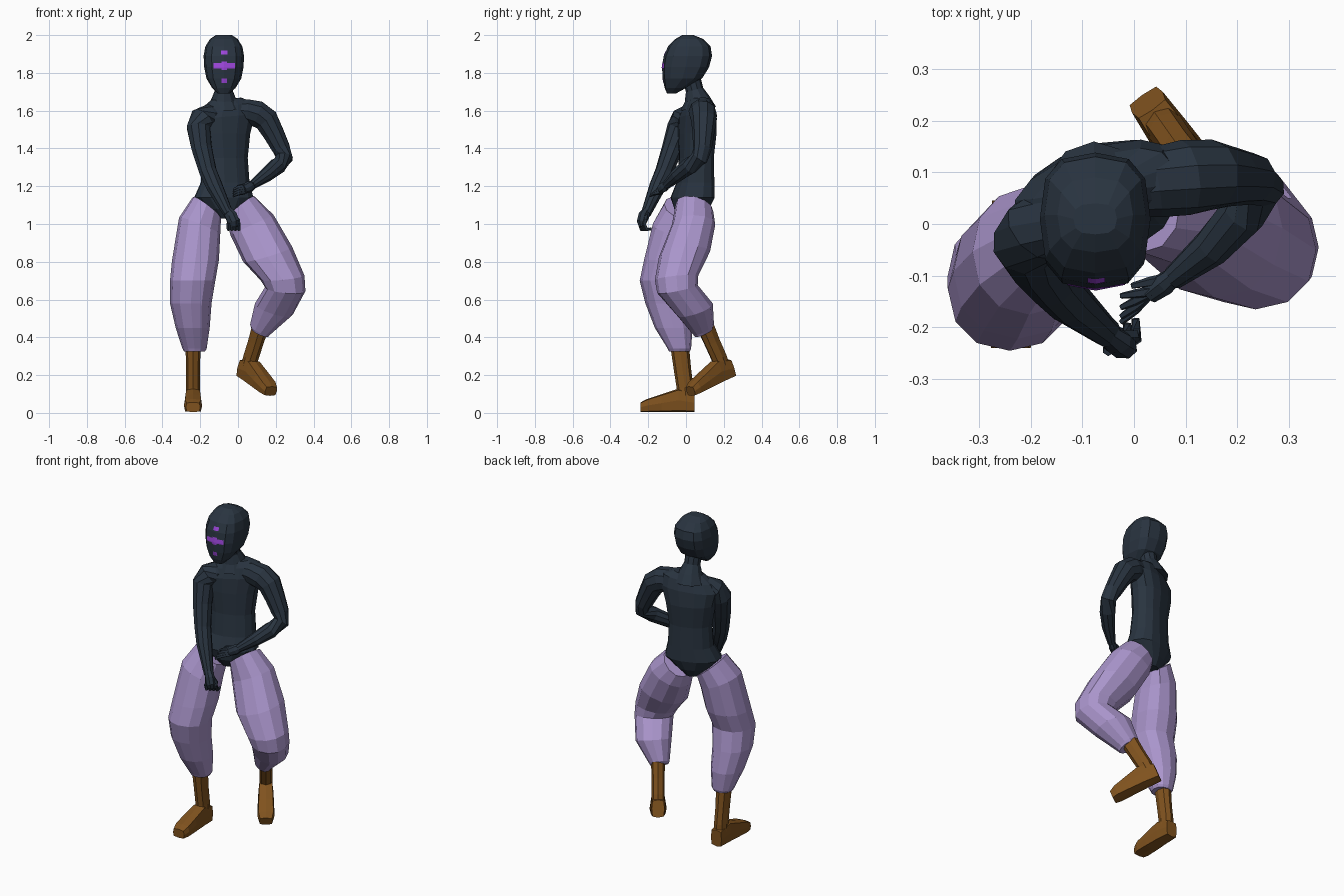
import bpy, bmesh, math
from mathutils import Vector, Matrix
from mathutils.bvhtree import BVHTree

def material(name, rgb):
    m = bpy.data.materials.new(name)
    m.diffuse_color = (*rgb, 1)
    return m

SLATE = material("dark slate", (0.022, 0.034, 0.051))
LILAC = material("lilac cloth", (0.40, 0.30, 0.60))
BROWN = material("brown leather", (0.215, 0.085, 0.013))
VIOLET = material("violet marks", (0.33, 0.06, 0.70))

def finish(bm, name, mat):
    bmesh.ops.recalc_face_normals(bm, faces=bm.faces)
    me = bpy.data.meshes.new(name)
    bm.to_mesh(me)
    bm.free()
    me.materials.append(mat)
    ob = bpy.data.objects.new(name, me)
    bpy.context.collection.objects.link(ob)
    return ob

def loft(name, rings, mat, n=12, e=1.0, bm=None):
    """Skin rings given as (centre, u vector, v vector); caps both ends."""
    own = bm is None
    bm = bm or bmesh.new()
    sgn = lambda c: math.copysign(abs(c) ** e, c) if abs(c) > 1e-6 else 0
    loops = []
    for c, u, v in rings:
        loop = []
        for i in range(n):
            a = 2 * math.pi * i / n
            loop.append(bm.verts.new(Vector(c) + sgn(math.cos(a)) * Vector(u) + sgn(math.sin(a)) * Vector(v)))
        loops.append(loop)
    for p, q in zip(loops, loops[1:]):
        for i in range(n):
            j = (i + 1) % n
            bm.faces.new((p[i], p[j], q[j], q[i]))
    bm.faces.new(loops[0][::-1])
    bm.faces.new(loops[-1])
    return finish(bm, name, mat) if own else bm

def tube(path, flat=1.0):
    """Rings square to a path of (x, y, z, radius)."""
    pts = [Vector(p[:3]) for p in path]
    rings = []
    for i, p in enumerate(pts):
        t = (pts[min(i + 1, len(pts) - 1)] - pts[max(i - 1, 0)]).normalized()
        a = t.cross(Vector((0.3, 1, 0.2))).normalized()
        b = a.cross(t)
        rings.append((p, a * path[i][3], b * path[i][3] * flat))
    return rings

# Head: stacked rings (z, front y, back y, half width)
HX = -0.075
head_rows = [(1.69, -0.10, -0.055, 0.03), (1.72, -0.113, 0.0, 0.062), (1.77, -0.123, 0.085, 0.092),
             (1.83, -0.127, 0.122, 0.104), (1.89, -0.118, 0.138, 0.107), (1.94, -0.095, 0.13, 0.098),
             (1.98, -0.055, 0.09, 0.073), (2.0, -0.02, 0.04, 0.042)]
head = loft("head", [((HX, (f + b) / 2, z), (w, 0, 0), (0, (b - f) / 2, 0)) for z, f, b, w in head_rows],
            SLATE, 12, 0.72)

# Face marks: thin sheets laid on the face
tree = BVHTree.FromPolygons([v.co.copy() for v in head.data.vertices],
                            [tuple(p.vertices) for p in head.data.polygons])

def mark(name, x, z, w, h, nx, nz):
    bm = bmesh.new()
    grid = []
    for j in range(nz + 1):
        row = []
        for i in range(nx + 1):
            px, pz = x + w * (i / nx - 0.5), z + h * (j / nz - 0.5)
            hit = tree.ray_cast(Vector((px, -1, pz)), Vector((0, 1, 0)))[0]
            row.append(bm.verts.new((px, hit.y - 0.002, pz)))
        grid.append(row)
    for a, b in zip(grid, grid[1:]):
        for i in range(nx):
            bm.faces.new((a[i], a[i + 1], b[i + 1], b[i]))
    finish(bm, name, VIOLET)

mark("forehead_mark", -0.073, 1.908, 0.034, 0.02, 4, 4)
mark("eye_band_mark", -0.073, 1.838, 0.112, 0.027, 16, 4)
mark("nose_mark", -0.073, 1.838, 0.03, 0.044, 4, 4)
mark("mouth_mark", -0.073, 1.758, 0.028, 0.024, 4, 4)

# Neck
loft("neck", tube([(-0.075, 0.065, 1.61, 0.095), (-0.075, 0.06, 1.66, 0.068),
                   (-0.075, 0.045, 1.71, 0.047), (-0.075, 0.025, 1.79, 0.048)]), SLATE, 10)

# Torso: turned rings (x, y, z, half width, half depth, sideways slope)
TURN = math.radians(20)
U, V = Vector((math.cos(TURN), math.sin(TURN), 0)), Vector((-math.sin(TURN), math.cos(TURN), 0))
torso = [(-0.075, 0.03, 1.03, 0.045, 0.06, 0), (-0.075, 0.03, 1.08, 0.10, 0.09, 0), (-0.075, 0.035, 1.14, 0.162, 0.105, 0),
         (-0.068, 0.05, 1.22, 0.132, 0.092, 0), (-0.07, 0.055, 1.35, 0.125, 0.083, 0), (-0.075, 0.06, 1.48, 0.145, 0.09, 0),
         (-0.07, 0.06, 1.57, 0.17, 0.084, 0.08), (-0.06, 0.063, 1.627, 0.145, 0.066, 0.13),
         (-0.062, 0.063, 1.662, 0.085, 0.045, 0.08)]
loft("torso", [((x, y, z), U * w + Vector((0, 0, s * w)), V * d) for x, y, z, w, d, s in torso], SLATE, 14, 0.85)

# Arms
loft("left_arm", tube([(-0.04, 0.065, 1.60, 0.05), (0.04, 0.08, 1.595, 0.068), (0.10, 0.09, 1.583, 0.073),
                       (0.15, 0.095, 1.55, 0.068), (0.188, 0.092, 1.48, 0.058), (0.228, 0.087, 1.40, 0.05),
                       (0.246, 0.072, 1.35, 0.046), (0.21, 0.02, 1.308, 0.046), (0.15, -0.045, 1.26, 0.038),
                       (0.075, -0.105, 1.205, 0.023)]), SLATE, 10)
loft("right_arm", tube([(-0.09, 0.045, 1.58, 0.05), (-0.15, 0.018, 1.572, 0.064), (-0.19, -0.012, 1.555, 0.068),
                        (-0.21, -0.037, 1.51, 0.064), (-0.192, -0.072, 1.40, 0.056), (-0.16, -0.115, 1.28, 0.048),
                        (-0.125, -0.15, 1.20, 0.045), (-0.062, -0.203, 1.075, 0.03), (-0.05, -0.212, 1.055, 0.028)]),
     SLATE, 10)

# Hands: palm and thin fingers
def hand(name, palm, fingers):
    bm = bmesh.new()
    loft("", tube(palm, 0.75), SLATE, 8, bm=bm)
    for f in fingers:
        loft("", tube(f), SLATE, 5, bm=bm)
    finish(bm, name, SLATE)

hand("left_hand", [(0.085, -0.095, 1.212, 0.022), (0.06, -0.115, 1.197, 0.03), (0.03, -0.135, 1.185, 0.026)],
     [[(0.035, -0.13, 1.185 + dz, 0.011), (0.002, -0.145 - dy, 1.178 + dz, 0.009), (-0.025, -0.155 - dy * 1.6, 1.165 + dz, 0.006)]
      for dy, dz in ((-0.01, 0.018), (0.004, 0.006), (0.015, -0.006), (0.022, -0.018))]
     + [[(0.07, -0.105, 1.205, 0.012), (0.03, -0.112, 1.205, 0.01), (-0.005, -0.12, 1.20, 0.006)]])
hand("right_hand", [(-0.058, -0.206, 1.07, 0.028), (-0.035, -0.225, 1.04, 0.036),
                    (-0.025, -0.235, 1.01, 0.034), (-0.022, -0.233, 0.985, 0.022)],
     [[(-0.05 + 0.018 * i, -0.245 + 0.007 * i, 1.005, 0.011), (-0.05 + 0.018 * i, -0.235 + 0.009 * i, 0.97, 0.01),
       (-0.045 + 0.016 * i, -0.21 + 0.009 * i, 0.975, 0.008)] for i in range(4)]
     + [[(-0.03, -0.215, 1.05, 0.013), (0.0, -0.215, 1.02, 0.012), (0.005, -0.225, 0.99, 0.009)]])

# Baggy trouser legs: rings (x, y, z, half width, half depth, slope in x, slope in y)
def trouser(name, rows):
    loft(name, [((x, y, z), (rx, 0, rx * sx), (0, ry, ry * sy)) for x, y, z, rx, ry, sx, sy in rows], LILAC, 12, 0.92)

trouser("right_trouser_leg", [(-0.165, -0.015, 1.085, 0.075, 0.10, -0.75, -0.2), (-0.203, -0.053, 0.99, 0.109, 0.122, -0.4, -0.1),
                              (-0.225, -0.092, 0.81, 0.124, 0.13, 0, 0), (-0.24, -0.125, 0.70, 0.12, 0.12, 0, 0),
                              (-0.25, -0.10, 0.58, 0.11, 0.115, 0, 0), (-0.24, -0.065, 0.45, 0.09, 0.10, 0, 0),
                              (-0.23, -0.035, 0.34, 0.064, 0.062, 0, 0), (-0.23, -0.035, 0.325, 0.055, 0.055, 0, 0)])
trouser("left_trouser_leg", [(0.015, 0.045, 1.085, 0.075, 0.10, 0.8, -0.2), (0.074, 0.04, 0.995, 0.115, 0.115, 0.45, 0),
                             (0.157, -0.008, 0.84, 0.13, 0.135, 0.3, 0.1), (0.235, -0.05, 0.715, 0.117, 0.115, 0.1, 0.1),
                             (0.25, -0.045, 0.655, 0.107, 0.107, -0.1, 0.2), (0.19, 0.045, 0.55, 0.10, 0.097, -0.3, 0.3),
                             (0.12, 0.09, 0.445, 0.056, 0.058, -0.4, 0.4), (0.118, 0.092, 0.43, 0.048, 0.05, -0.4, 0.4)])

# Boots: one shape in its own frame (toe along -y, sole at z 0), placed twice
def boot(name, origin, toe, up, height):
    toe = Vector(toe).normalized()
    side = Vector(up).cross(toe).normalized()
    up = toe.cross(side).normalized()
    frame = Matrix((side, -toe, up)).transposed().to_4x4()
    frame.translation = Vector(origin)
    bm = bmesh.new()
    shaft = [(0.0, 0.04, 0.038, 0.04), (-0.005, 0.13, 0.036, 0.045), (-0.018, 0.22, 0.036, 0.046),
             (-0.018 - 0.12 * (height - 0.22), height, 0.041, 0.05)]
    loft("", [((0, y, z), (a, 0, 0), (0, b, 0)) for y, z, a, b in shaft], BROWN, 8, 0.9, bm)
    foot = [(0.045, 0.10, 0.036), (-0.04, 0.125, 0.042), (-0.13, 0.095, 0.046), (-0.205, 0.07, 0.048), (-0.24, 0.052, 0.038)]
    loft("", [((0, y, h / 2), (w, 0, 0), (0, 0, h / 2)) for y, h, w in foot], BROWN, 8, 0.4, bm)
    bm.transform(frame)
    finish(bm, name, BROWN)

boot("right_boot", (-0.238, 0, 0.004), (0, -1, 0), (0, 0, 1), 0.37)
boot("left_boot", (0.04, 0.215, 0.175), (0.13, -0.185, -0.085), (0.06, -0.085, 0.21), 0.34)
